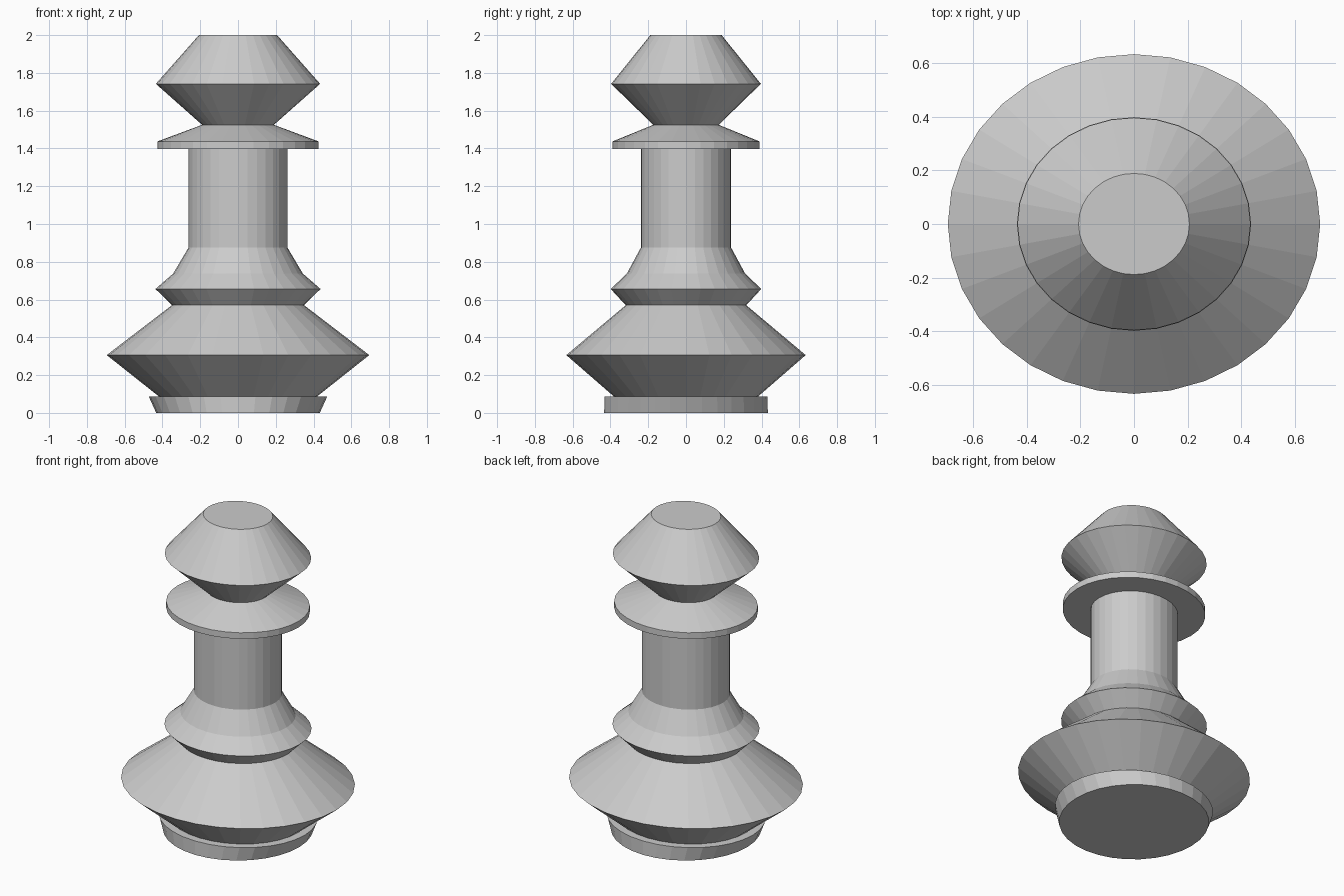
import bpy, bmesh
from math import sin, cos, pi

if "Cube" in bpy.data.objects:
    bpy.data.objects.remove(bpy.data.objects["Cube"])

SIDES = 32
DEPTH = 0.912  # the turned shape is slightly flattened along y


def lathe(name, profile, cap_bottom=False, cap_top=False):
    """Turn a profile of (x radius, z) or (x radius, y radius, z) into a faceted part."""
    bm = bmesh.new()
    rings = []
    for p in profile:
        rx, z = p[0], p[-1]
        ry = p[1] if len(p) == 3 else rx * DEPTH
        rings.append([bm.verts.new((rx * cos(2 * pi * i / SIDES),
                                    ry * sin(2 * pi * i / SIDES), z))
                      for i in range(SIDES)])
    for a, b in zip(rings, rings[1:]):
        for i in range(SIDES):
            j = (i + 1) % SIDES
            bm.faces.new((a[i], a[j], b[j], b[i]))
    if cap_bottom:
        bm.faces.new(rings[0][::-1])
    if cap_top:
        bm.faces.new(rings[-1])
    mesh = bpy.data.meshes.new(name)
    bm.to_mesh(mesh)
    bm.free()
    obj = bpy.data.objects.new(name, mesh)
    bpy.context.collection.objects.link(obj)
    return obj


# Foot: round underneath, flaring sideways, with a small ledge on top
lathe("foot", [(0.433, 0.433, 0), (0.473, 0.432, 0.088), (0.42, 0.088)], cap_bottom=True)

# Wide double-cone body
lathe("body", [(0.42, 0.088), (0.695, 0.306), (0.35, 0.57)])

# Lower ring that tapers into the stem
lathe("lower_ring", [(0.35, 0.57), (0.437, 0.656), (0.343, 0.738), (0.262, 0.875)])

# Straight stem
lathe("stem", [(0.262, 0.875), (0.262, 1.398)])

# Collar with flat underside
lathe("collar", [(0.262, 1.398), (0.427, 1.398), (0.427, 1.437), (0.19, 1.525)])

# Double-cone head with flat top
lathe("head", [(0.19, 1.525), (0.435, 1.742), (0.207, 2.0)], cap_top=True)
